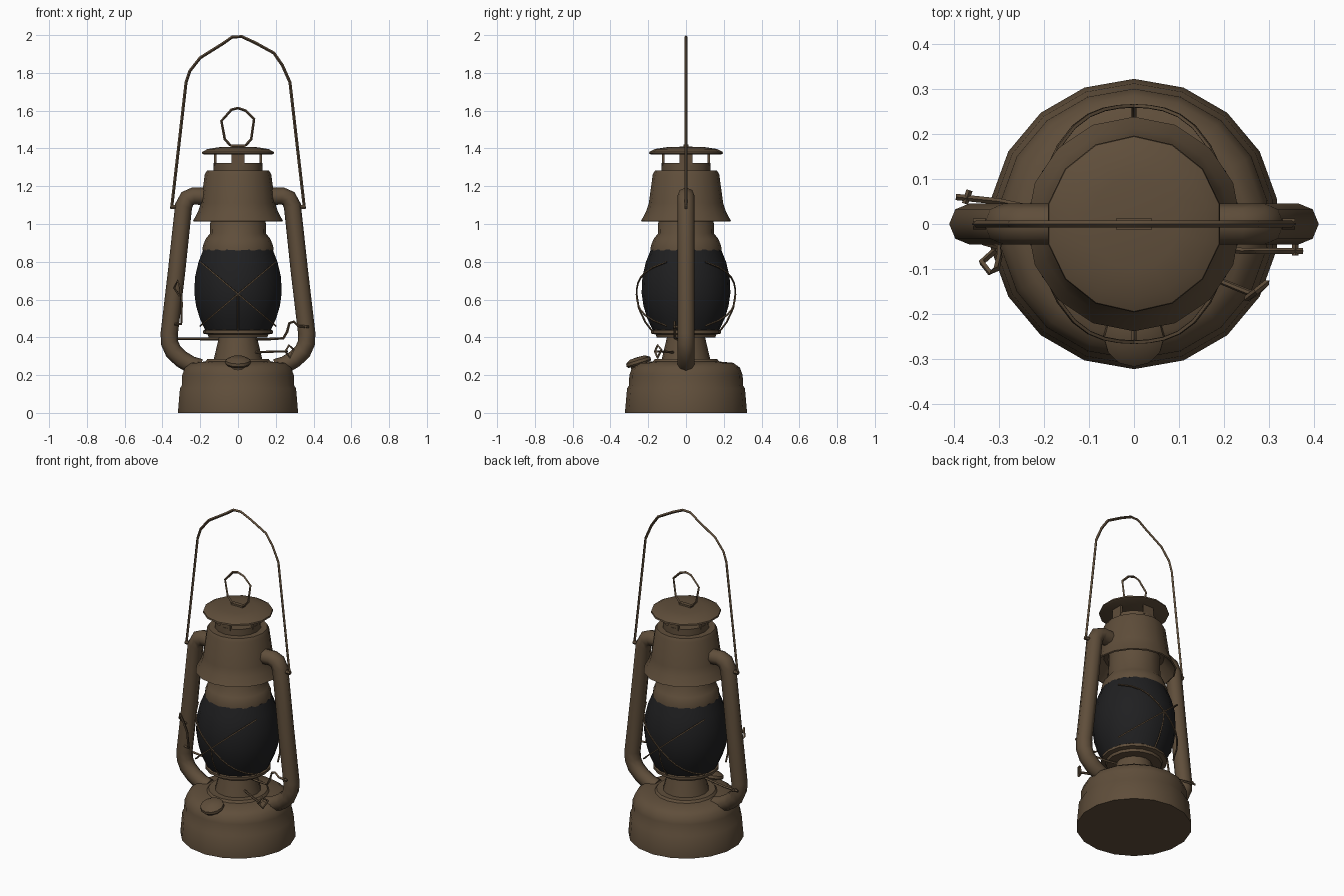
import bpy, bmesh, math
from mathutils import Matrix, Vector

cube = bpy.data.objects.get("Cube")
if cube:
    bpy.data.objects.remove(cube, do_unlink=True)


def material(name, rgb):
    m = bpy.data.materials.new(name)
    m.use_nodes = True
    m.diffuse_color = (*rgb, 1)
    m.node_tree.nodes["Principled BSDF"].inputs["Base Color"].default_value = (*rgb, 1)
    return m


BRONZE = material("aged bronze", (0.115, 0.076, 0.043))
GLASS = material("smoked glass", (0.014, 0.014, 0.015))


def finish(name, mesh, mat, angle=40):
    mesh.materials.clear()
    mesh.materials.append(mat)
    ob = bpy.data.objects.new(name, mesh)
    bpy.context.scene.collection.objects.link(ob)
    bpy.ops.object.select_all(action="DESELECT")
    ob.select_set(True)
    bpy.context.view_layer.objects.active = ob
    bpy.ops.object.shade_smooth_by_angle(angle=math.radians(angle))
    return ob


def lathe(name, profile, sides=16, mat=BRONZE):
    """Spin a closed (radius, height) profile around z."""
    bm = bmesh.new()
    vs = [bm.verts.new((0, r, z)) for r, z in profile]
    es = [bm.edges.new(p) for p in zip(vs, vs[1:])]
    bmesh.ops.spin(bm, geom=vs + es, cent=(0, 0, 0), axis=(0, 0, 1),
                   angle=math.tau, steps=sides, use_duplicate=False)
    bmesh.ops.remove_doubles(bm, verts=bm.verts, dist=0.0005)
    bmesh.ops.recalc_face_normals(bm, faces=bm.faces)
    mesh = bpy.data.meshes.new(name)
    bm.to_mesh(mesh)
    bm.free()
    return finish(name, mesh, mat)


def rod(name, points, radius, res=0, cyclic=False):
    """Sweep a round section along a path."""
    cu = bpy.data.curves.new(name + "_path", "CURVE")
    cu.dimensions = "3D"
    cu.bevel_depth = radius
    cu.bevel_resolution = res
    cu.use_fill_caps = True
    sp = cu.splines.new("POLY")
    sp.points.add(len(points) - 1)
    for p, co in zip(sp.points, points):
        p.co = (*co, 1)
    sp.use_cyclic_u = cyclic
    tmp = bpy.data.objects.new(name + "_path", cu)
    bpy.context.scene.collection.objects.link(tmp)
    dg = bpy.context.evaluated_depsgraph_get()
    mesh = bpy.data.meshes.new_from_object(tmp.evaluated_get(dg))
    bpy.data.objects.remove(tmp, do_unlink=True)
    return finish(name, mesh, BRONZE, 50)


def box(name, size, matrix):
    bm = bmesh.new()
    bmesh.ops.create_cube(bm, size=1, matrix=matrix @ Matrix.Diagonal((*size, 1)))
    mesh = bpy.data.meshes.new(name)
    bm.to_mesh(mesh)
    bm.free()
    return finish(name, mesh, BRONZE)


# Fuel tank with a stepped seam and a raised top ring
lathe("fuel_tank", [(0, 0), (0.322, 0), (0.322, 0.015), (0.312, 0.13), (0.302, 0.145),
                    (0.3, 0.2), (0.285, 0.24), (0.25, 0.265), (0.175, 0.272),
                    (0.165, 0.285), (0, 0.285)], 18)

# Burner and the plate that carries the globe
lathe("burner", [(0, 0.28), (0.13, 0.28), (0.122, 0.31), (0.1, 0.405), (0, 0.405)])
lathe("globe_plate", [(0, 0.4), (0.155, 0.4), (0.16, 0.415), (0.185, 0.42),
                      (0.185, 0.435), (0.17, 0.445), (0, 0.445)])

# Glass globe
lathe("globe", [(0, 0.435), (0.175, 0.435), (0.205, 0.5), (0.225, 0.565), (0.235, 0.635),
                (0.231, 0.72), (0.212, 0.8), (0.186, 0.865), (0, 0.865)], 18, GLASS)

# Collar, inner chimney, hood and vent
lathe("globe_collar", [(0, 0.86), (0.188, 0.86), (0.186, 0.885), (0.172, 0.92),
                       (0.148, 0.95), (0.145, 1.1), (0, 1.1)])
lathe("hood", [(0, 1.09), (0.17, 1.09), (0.2, 1.05), (0.23, 1.012), (0.238, 1.016),
               (0.212, 1.065), (0.197, 1.11), (0.176, 1.262), (0.165, 1.282), (0, 1.285)])
lathe("vent_base", [(0, 1.275), (0.13, 1.275), (0.13, 1.322), (0, 1.322)])
for i in range(4):
    turn = Matrix.Rotation(i * math.pi / 2, 4, "Z")
    box(f"vent_post_{i + 1}", (0.07, 0.012, 0.07),
        turn @ Matrix.Translation((0, -0.12, 1.345)))
lathe("vent_cap", [(0, 1.368), (0.185, 1.368), (0.196, 1.373), (0.194, 1.382),
                   (0.165, 1.397), (0.1, 1.407), (0, 1.41)], 14)

# Lifting loop on the cap
box("loop_mount", (0.08, 0.024, 0.016), Matrix.Translation((0, 0, 1.412)))
rod("cap_loop", [(-0.04, 0, 1.415), (-0.07, 0, 1.45), (-0.088, 0, 1.545), (-0.035, 0, 1.605),
                 (0, 0, 1.614), (0.04, 0, 1.6), (0.085, 0, 1.555), (0.07, 0, 1.45),
                 (0.04, 0, 1.415)], 0.007)

# Side air tubes and bail pivots
tube = [(0.15, 1.145), (0.235, 1.148), (0.268, 1.135), (0.288, 1.095), (0.325, 0.75),
        (0.364, 0.42), (0.362, 0.37), (0.342, 0.325), (0.3, 0.285), (0.25, 0.255),
        (0.2, 0.24)]
for side, s in (("left", 1), ("right", -1)):
    rod(f"{side}_air_tube", [(s * x, 0, z) for x, z in tube], 0.046, 2)
    rod(f"{side}_bail_pivot", [(s * 0.28, 0, 1.09), (s * 0.357, 0, 1.09)], 0.012, 1)

# Carrying bail
rod("carrying_bail", [(-0.352, 0, 1.08), (-0.315, 0, 1.4), (-0.275, 0, 1.75),
                      (-0.255, 0, 1.81), (-0.2, 0, 1.88), (-0.08, 0, 1.955),
                      (-0.03, 0, 1.99), (0.02, 0, 1.992), (0.09, 0, 1.96), (0.19, 0, 1.905),
                      (0.235, 0, 1.84), (0.275, 0, 1.75), (0.315, 0, 1.4),
                      (0.352, 0, 1.08)], 0.008)

# Crossed guard wires, front and back
steps = [i / 6 - 1 for i in range(13)]
for face, f in (("front", -1), ("back", 1)):
    for slope, d in (("rising", 1), ("falling", -1)):
        rod(f"{face}_{slope}_guard_wire",
            [(d * 0.2 * t, f * (0.262 - 0.06 * t ** 2 - 0.1 * t ** 4), 0.63 + 0.17 * t)
             for t in steps], 0.005)
    # Guard foot curving down to the plate
    rod(f"{face}_guard_foot", [(0, f * 0.262, 0.63), (0, f * 0.25, 0.555),
                               (0, f * 0.215, 0.48), (0, f * 0.175, 0.428)], 0.005)

# Tilted filler neck and cap
lean = Matrix.Translation((0, -0.245, 0.25)) @ Matrix.Rotation(math.radians(17), 4, "X")
neck = lathe("filler_neck", [(0, -0.06), (0.052, -0.06), (0.048, 0.015), (0, 0.015)], 12)
cap = lathe("filler_cap", [(0, 0.005), (0.06, 0.005), (0.068, 0.015), (0.066, 0.03),
                           (0.04, 0.045), (0, 0.047)], 12)
for ob in (neck, cap):
    ob.data.transform(lean)

# Wick crank with its triangular grip
rod("wick_rod", [(0.08, -0.06, 0.32), (0.2, -0.13, 0.325), (0.262, -0.155, 0.325)], 0.007, 1)
rod("wick_grip", [(0.25, -0.165, 0.325), (0.27, -0.15, 0.358), (0.295, -0.13, 0.335),
                  (0.275, -0.15, 0.292)], 0.007, 0, True)

# Globe lifter rod and lever
rod("lifter_rod", [(-0.395, 0.06, 0.395), (-0.3, 0.05, 0.392), (0.15, -0.045, 0.39),
                   (0.24, -0.06, 0.395), (0.26, -0.06, 0.43), (0.272, -0.06, 0.475),
                   (0.295, -0.06, 0.483), (0.32, -0.06, 0.46), (0.375, -0.06, 0.455)], 0.007)
rod("lifter_rod_end", [(-0.375, 0.045, 0.394), (-0.365, 0.075, 0.394)], 0.007)
rod("lever_end", [(0.358, -0.045, 0.455), (0.358, -0.07, 0.455)], 0.007)
rod("side_latch", [(-0.335, -0.04, 0.47), (-0.3, -0.05, 0.47), (-0.298, -0.07, 0.58),
                   (-0.305, -0.1, 0.66), (-0.32, -0.108, 0.7), (-0.338, -0.085, 0.66),
                   (-0.31, -0.06, 0.62)], 0.007)
